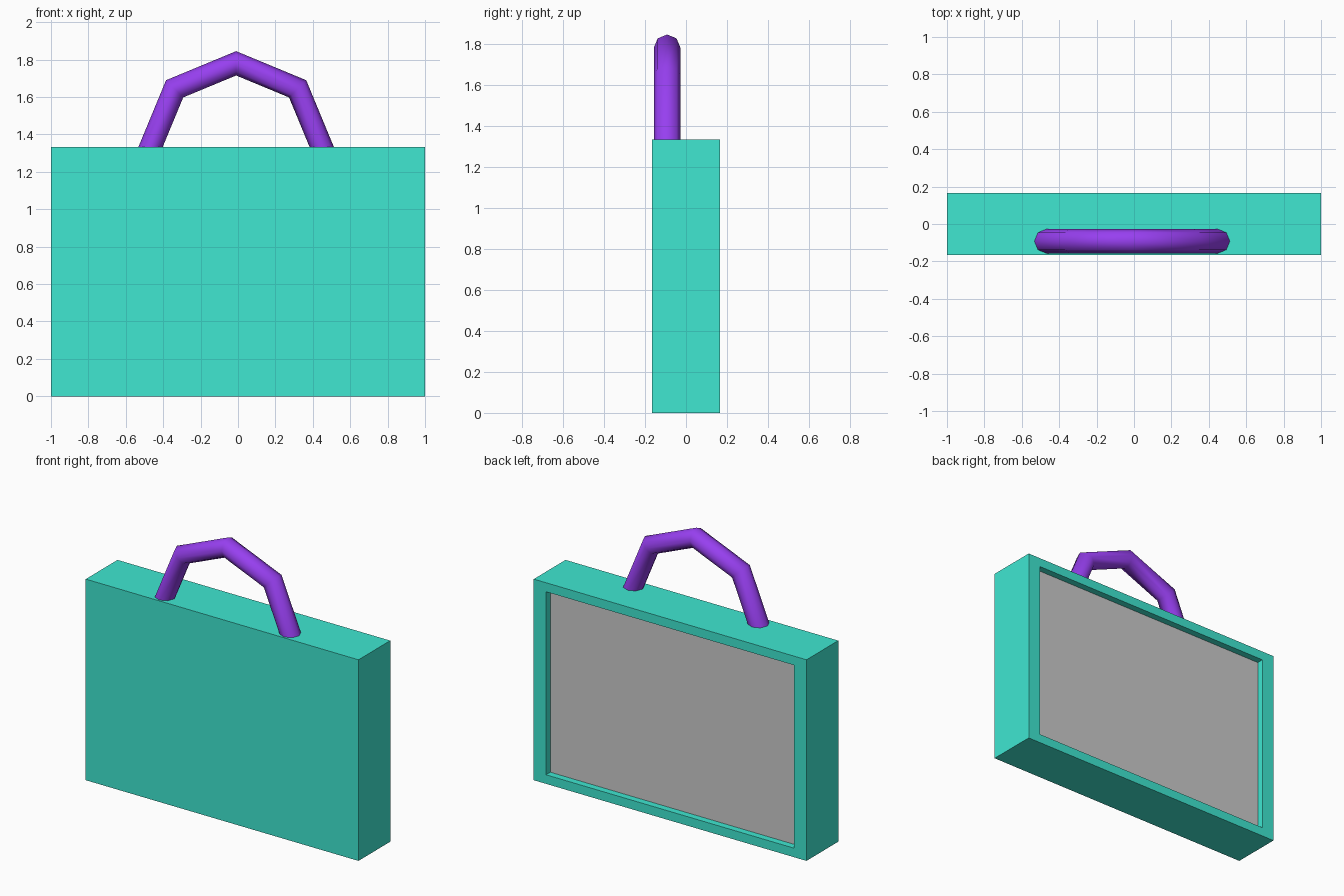
import bpy, bmesh, math
from mathutils import Matrix, Vector

if "Cube" in bpy.data.objects:
    bpy.data.objects.remove(bpy.data.objects["Cube"])

W, D, H = 2.0, 0.333, 1.333      # case size
OPEN = 0.91                      # back opening relative to the case
RECESS = 0.045                   # depth of the back opening


def material(name, rgb):
    mat = bpy.data.materials.new(name)
    mat.diffuse_color = (*rgb, 1)
    mat.use_nodes = True
    mat.node_tree.nodes["Principled BSDF"].inputs["Base Color"].default_value = mat.diffuse_color
    return mat


def add_object(name, bm, mat=None, smooth=False):
    bmesh.ops.recalc_face_normals(bm, faces=bm.faces)
    for f in bm.faces:
        f.smooth = smooth
    mesh = bpy.data.meshes.new(name)
    bm.to_mesh(mesh)
    bm.free()
    if mat:
        mesh.materials.append(mat)
    obj = bpy.data.objects.new(name, mesh)
    bpy.context.collection.objects.link(obj)
    return obj


def box(size, centre):
    bm = bmesh.new()
    bmesh.ops.create_cube(bm, size=1)
    bmesh.ops.scale(bm, vec=size, verts=bm.verts)
    bmesh.ops.translate(bm, vec=centre, verts=bm.verts)
    return bm


teal = material("teal", (0.05, 0.8, 0.64))
purple = material("purple", (0.31, 0.05, 0.87))

# Case: box whose back face is inset and pushed in
bm = box((W, D, H), (0, 0, H / 2))
back = max(bm.faces, key=lambda f: f.calc_center_median().y)
bmesh.ops.inset_individual(bm, faces=[back], thickness=0.01)
for v in back.verts:
    v.co.x = math.copysign(W / 2 * OPEN, v.co.x)
    v.co.z = H / 2 + math.copysign(H / 2 * OPEN, v.co.z - H / 2)
wall = bmesh.ops.extrude_discrete_faces(bm, faces=[back])["faces"][0]
bmesh.ops.translate(bm, vec=(0, -RECESS, 0), verts=wall.verts)
bmesh.ops.delete(bm, geom=[wall], context='FACES_ONLY')
add_object("case", bm, teal)

# Back panel: grey slab closing the recess
thick = 0.02
add_object("back_panel", box((W * OPEN + 0.02, thick, H * OPEN + 0.02),
                             (0, D / 2 - RECESS - thick / 2, H / 2)))

# Handle: octagonal tube swept through half an eight-sided ring
bm = bmesh.new()
R, r, N = 0.465, 0.065, 8
centre = Vector((-0.01, -0.092, 1.315))
rings = []
for i in range(N // 2 + 1):
    a = 2 * math.pi * i / N
    ring = []
    for j in range(N):
        b = 2 * math.pi * j / N
        d = R + r * math.cos(b)
        ring.append(bm.verts.new(centre + Vector(
            (d * math.cos(a), r * math.sin(b), d * math.sin(a)))))
    rings.append(ring)
for p, q in zip(rings, rings[1:]):
    for j in range(N):
        k = (j + 1) % N
        bm.faces.new((p[j], p[k], q[k], q[j]))
add_object("handle", bm, purple, smooth=True)
